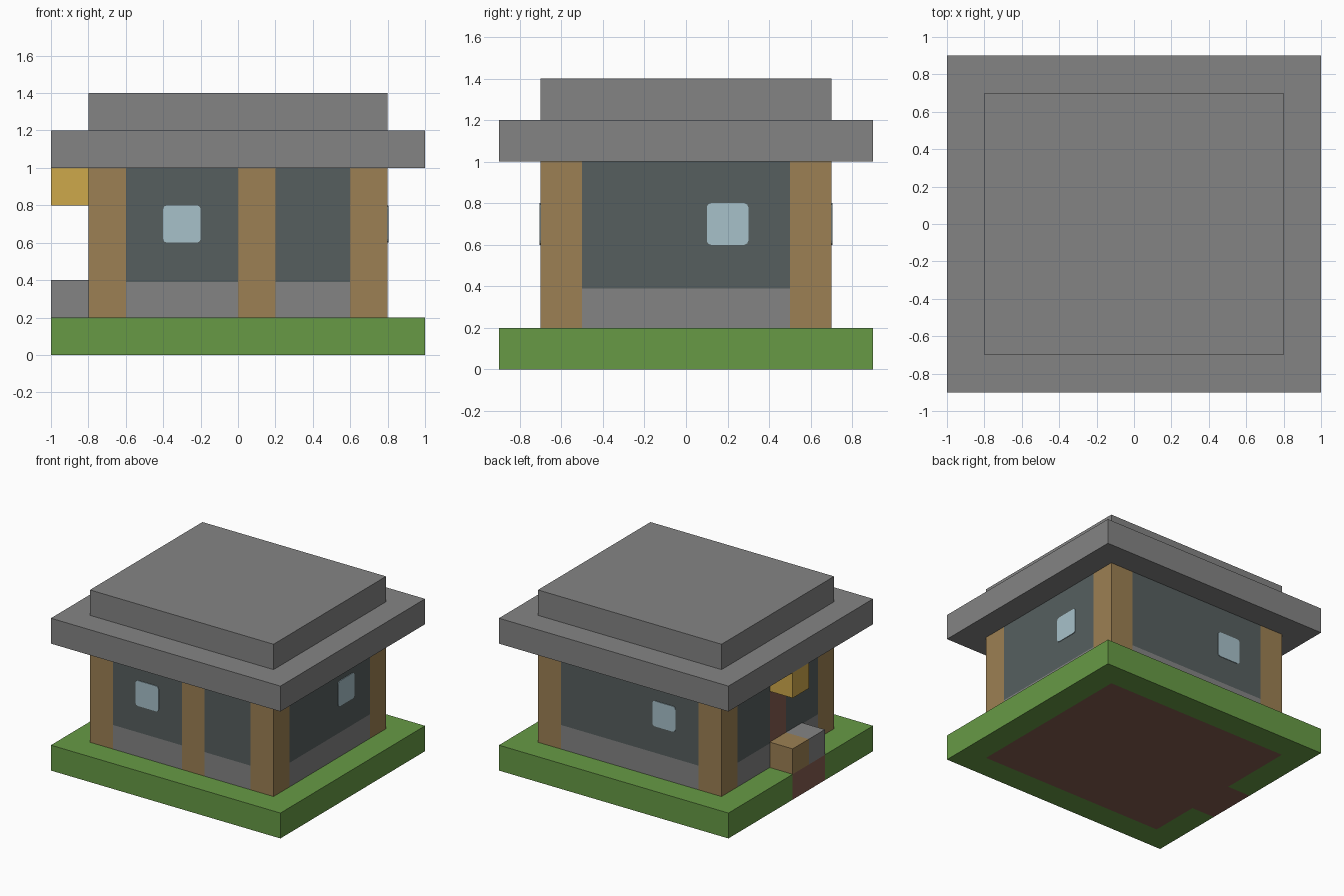
import bpy
import bmesh
from mathutils import Vector

cube = bpy.data.objects.get("Cube")
if cube:
    bpy.data.objects.remove(cube, do_unlink=True)


def material(name, rgb):
    """Flat material from 0-255 display colour, stored linear."""
    col = [((c / 255 + 0.055) / 1.055) ** 2.4 for c in rgb] + [1.0]
    m = bpy.data.materials.new(name)
    m.use_nodes = True
    m.diffuse_color = col
    for node in m.node_tree.nodes:
        if node.type == 'BSDF_PRINCIPLED':
            node.inputs["Base Color"].default_value = col
    return m


grass = material("grass green", (103, 154, 69))
dirt = material("dirt brown", (134, 93, 79))
stone = material("stone grey", (132, 132, 132))
wood = material("wood tan", (156, 128, 83))
slate = material("slate wall", (86, 95, 95))
glass = material("window blue", (167, 193, 202))
gold = material("lantern gold", (206, 168, 75))


def box(name, mat, x, y, z, round_axis=None):
    """Box from (min, max) ranges; edges along round_axis may be rounded."""
    bm = bmesh.new()
    bmesh.ops.create_cube(bm, size=1)
    for v in bm.verts:
        v.co = Vector([r[0] + (c + 0.5) * (r[1] - r[0])
                       for c, r in zip(v.co, (x, y, z))])
    if round_axis is not None:
        edges = [e for e in bm.edges
                 if abs((e.verts[0].co - e.verts[1].co).normalized()[round_axis]) > 0.9]
        bmesh.ops.bevel(bm, geom=edges, offset=0.02, segments=2,
                        affect='EDGES', profile=0.5)
    mesh = bpy.data.meshes.new(name)
    bm.to_mesh(mesh)
    bm.free()
    mesh.materials.append(mat)
    ob = bpy.data.objects.new(name, mesh)
    bpy.context.collection.objects.link(ob)
    return ob


X, Y = 0.8, 0.7          # building half size
EX, EY = 1.0, 0.9        # ground and eaves half size
T = 0.2                  # block size
FLOOR, BAND, EAVE = 0.2, 0.39, 1.0
ground = (0, FLOOR)

# Ground: earth floor and path, framed by grass
box("earth_floor", dirt, (-X, X), (-Y, Y), ground)
box("earth_path", dirt, (-EX, -X), (-0.3, 0.1), ground)
box("grass_front", grass, (-EX, EX), (-EY, -Y), ground)
box("grass_back", grass, (-EX, EX), (Y, EY), ground)
box("grass_left", grass, (X, EX), (-Y, Y), ground)
box("grass_right_front", grass, (-EX, -X), (-Y, -0.3), ground)
box("grass_right_back", grass, (-EX, -X), (0.1, Y), ground)

# Posts
for sx, side in ((-1, "right"), (1, "left")):
    for sy, end in ((-1, "front"), (1, "back")):
        box(f"post_{end}_{side}", wood, sorted((sx * X, sx * (X - T))),
            sorted((sy * Y, sy * (Y - T))), (FLOOR, EAVE))
box("post_front_middle", wood, (0, T), (-Y, -Y + T), (FLOOR, EAVE))

# Wall bays between posts, each with a stone band below
ix, iy = X - T, Y - T
bays = {
    "front_right": ((-ix, 0), (-Y, -iy)),
    "front_left": ((T, ix), (-Y, -iy)),
    "back": ((-ix, ix), (iy, Y)),
    "left": ((ix, X), (-iy, iy)),
    "right_front": ((-X, -ix), (-iy, -0.1)),
    "right_back": ((-X, -ix), (0.1, iy)),
}
for name, (x, y) in bays.items():
    box("stone_band_" + name, stone, x, y, (FLOOR, BAND))
    box("wall_" + name, slate, x, y, (BAND, EAVE))
box("door", dirt, (-X, -ix), (-0.1, 0.1), (FLOOR, EAVE))

# Window plates
p, wz = 0.005, (0.6, 0.8)
box("window_front", glass, (-0.4, -0.2), (-Y - p, -Y), wz, 1)
box("window_back", glass, (-0.4, -0.2), (Y, Y + p), wz, 1)
box("window_left", glass, (X, X + p), (0.1, 0.3), wz, 0)

# Entrance steps and lantern
box("step_wood", wood, (-EX, -X), (-0.1, 0.1), (FLOOR, 0.4))
box("step_stone", stone, (-EX, -X), (-0.3, -0.1), (FLOOR, 0.4))
box("lantern", gold, (-EX, -X), (-0.1, 0.1), (0.8, EAVE))

# Stepped roof
box("roof_lower", stone, (-EX, EX), (-EY, EY), (EAVE, 1.2))
box("roof_upper", stone, (-X, X), (-Y, Y), (1.2, 1.4))
